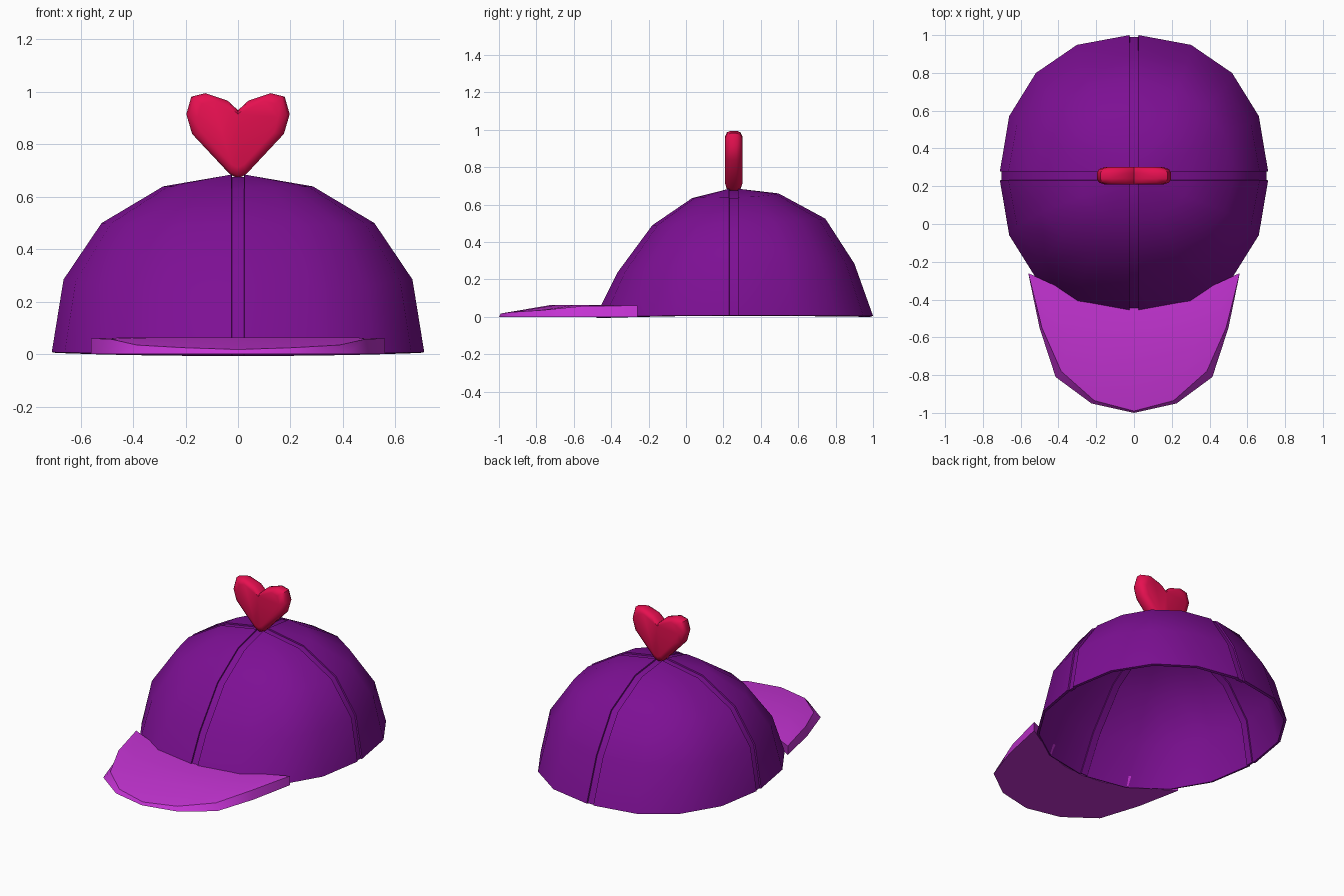
import bpy, bmesh, math
from mathutils import Vector

cube = bpy.data.objects.get("Cube")
if cube:
    bpy.data.objects.remove(cube)

CY = 0.255      # crown centre in y
SEAM = 0.024    # half the seam width


def material(name, colour):
    mat = bpy.data.materials.new(name)
    mat.use_nodes = True
    mat.diffuse_color = (*colour, 1)
    mat.node_tree.nodes["Principled BSDF"].inputs["Base Color"].default_value = (*colour, 1)
    return mat


purple = material("deep purple", (0.205, 0.005, 0.295))
magenta = material("bright magenta", (0.56, 0.034, 0.66))
red = material("heart red", (0.79, 0.005, 0.08))


def finish(name, bm, mat, angle, thickness=0):
    bmesh.ops.remove_doubles(bm, verts=bm.verts[:], dist=0.0005)
    bm.normal_update()
    if thickness:
        # open shells face away from the crown centre
        for f in bm.faces:
            if f.normal.dot(f.calc_center_median() - Vector((0, CY, 0))) < 0:
                f.normal_flip()
    else:
        bmesh.ops.recalc_face_normals(bm, faces=bm.faces[:])
    mesh = bpy.data.meshes.new(name)
    bm.to_mesh(mesh)
    bm.free()
    obj = bpy.data.objects.new(name, mesh)
    bpy.context.collection.objects.link(obj)
    mesh.materials.append(mat)
    bpy.ops.object.select_all(action="DESELECT")
    obj.select_set(True)
    bpy.context.view_layer.objects.active = obj
    if thickness:
        mod = obj.modifiers.new("thickness", "SOLIDIFY")
        mod.thickness = thickness
        mod.offset = -1
        bpy.ops.object.modifier_apply(modifier=mod.name)
    bpy.ops.object.shade_smooth_by_angle(angle=math.radians(angle))
    return obj


def skin(bm, rows):
    """Join equal rows of points with quads, merging repeated corners."""
    grid = [[bm.verts.new(p) for p in row] for row in rows]
    for a, b in zip(grid, grid[1:]):
        for i in range(len(a) - 1):
            ring = []
            for v in (a[i], a[i + 1], b[i + 1], b[i]):
                if all((v.co - o.co).length > 0.0005 for o in ring):
                    ring.append(v)
            if len(ring) > 2:
                bm.faces.new(ring)


# Crown rings: side reach, front reach, back reach, side z, front z, back z
RINGS = [
    (0.71, 0.74, 0.745, 0.008, 0.0, 0.005),
    (0.665, 0.623, 0.645, 0.285, 0.235, 0.285),
    (0.52, 0.435, 0.49, 0.50, 0.49, 0.525),
    (0.285, 0.222, 0.24, 0.64, 0.635, 0.66),
    (SEAM, SEAM, SEAM, 0.685, 0.685, 0.685),
]


def crown_point(ring, t, sx, sy):
    side, front, back, zs, zf, zb = ring
    reach, z_end = (front, zf) if sy < 0 else (back, zb)
    c, s = max(math.cos(t), 0) ** 0.94, max(math.sin(t), 0) ** 0.94
    x = SEAM + (side - SEAM) * c
    y = SEAM + (reach - SEAM) * s
    return Vector((sx * x, CY + sy * y, zs + (z_end - zs) * math.sin(t) ** 2))


# Four crown panels
bm = bmesh.new()
for sx in (-1, 1):
    for sy in (-1, 1):
        skin(bm, [[crown_point(r, math.pi / 8 * i, sx, sy) for i in range(5)] for r in RINGS])
finish("crown_panels", bm, purple, 40, 0.016)

# Slightly sunken seam strips between the panels
bm = bmesh.new()
strips = [((sx, 1), (sx, -1), 0) for sx in (-1, 1)]
strips += [((1, sy), (-1, sy), math.pi / 2) for sy in (-1, 1)]
centre = Vector((0, CY, 0))
for a, b, t in strips:
    rows = []
    for r in RINGS:
        p, q = crown_point(r, t, *a), crown_point(r, t, *b)
        mid = (p + q) / 2
        sunk = centre + (mid - centre) * 0.987
        rows.append([sunk + (p - mid), sunk + (q - mid)])
    skin(bm, rows)
cap_z = RINGS[-1][3] * 0.987
bm.faces.new([bm.verts.new((x * SEAM, CY + y * SEAM, cap_z))
              for x, y in ((-1, -1), (1, -1), (1, 1), (-1, 1))])
finish("crown_seams", bm, purple, 40, 0.016)


# Visor: domed top, sloped edge and flat underside
def mirrored(half):
    return [Vector(p) for p in half] + [Vector((-x, y, z)) for x, y, z in half[-2::-1]]


inner_top = mirrored([(0.56, -0.26, 0.06), (0.43, -0.32, 0.06), (0.29, -0.39, 0.06),
                      (0.15, -0.43, 0.06), (0, -0.44, 0.06)])
outer_top = mirrored([(0.56, -0.26, 0.06), (0.487, -0.55, 0.058), (0.385, -0.78, 0.035),
                      (0.21, -0.935, 0.025), (0, -0.99, 0.018)])
outer_low = mirrored([(0.56, -0.26, 0), (0.50, -0.55, 0), (0.415, -0.81, 0),
                      (0.225, -0.95, 0), (0, -1, 0)])
inner_low = mirrored([(0.56, -0.26, 0), (0.43, -0.34, 0), (0.29, -0.42, 0),
                      (0.15, -0.47, 0), (0, -0.485, 0)])
crest = [a.lerp(b, 0.52) for a, b in zip(inner_top, outer_top)]
for p in crest[1:-1]:
    p.z = 0.063
bm = bmesh.new()
skin(bm, [inner_top, crest, outer_top, outer_low, inner_low, inner_top])
finish("visor", bm, magenta, 30)

# Heart ornament on top, rounded front and back
half = [(0, 0.67), (0.03, 0.685), (0.175, 0.84), (0.197, 0.915), (0.178, 0.982),
        (0.125, 0.995), (0.04, 0.967), (0, 0.93)]


def heart_row(sx, scale, y):
    return [Vector((sx * x * scale, CY + y, 0.86 + (z - 0.86) * scale)) for x, z in half]


bm = bmesh.new()
for sx in (-1, 1):
    rows = [heart_row(sx, s, y) for s, y in
            ((0.78, -0.046), (0.94, -0.036), (1, -0.015), (1, 0.015), (0.94, 0.036), (0.78, 0.046))]
    skin(bm, rows)
    for row in (rows[0], rows[-1]):
        bm.faces.new([bm.verts.new(p) for p in row])
finish("heart", bm, red, 50)
